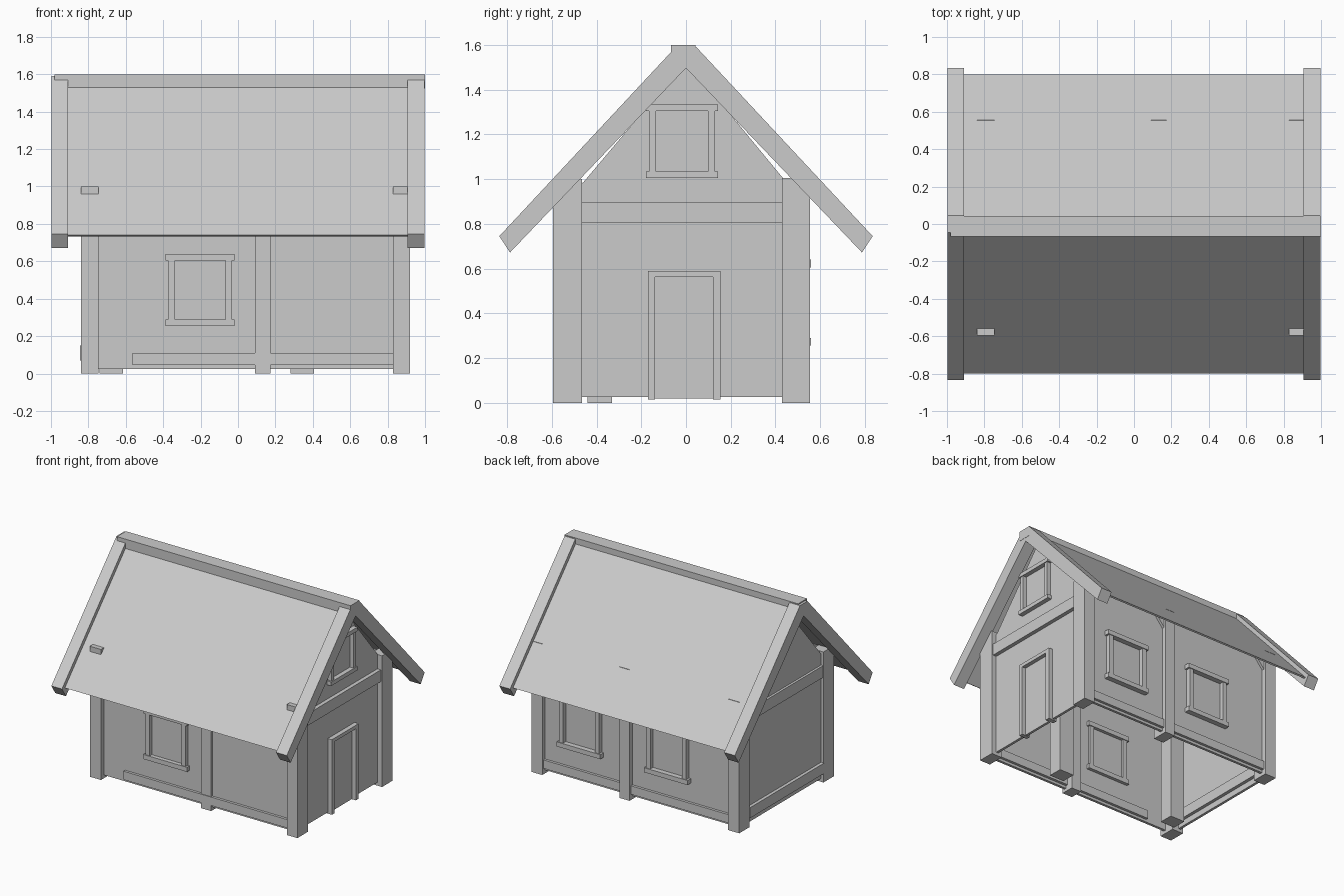
import bpy, bmesh

cube = bpy.data.objects.get("Cube")
if cube:
    bpy.data.objects.remove(cube, do_unlink=True)

grey = bpy.data.materials.new("plain_grey")
grey.use_nodes = True
GREY = (0.6, 0.6, 0.6, 1)
grey.diffuse_color = GREY
grey.node_tree.nodes["Principled BSDF"].inputs["Base Color"].default_value = GREY


def prism(name, outline, axis, low, high):
    """Extrude a 2D outline along an axis; outline is (x, z) for 'y', (y, z) for 'x'."""
    bm = bmesh.new()
    place = {"x": lambda a, b, d: (d, a, b), "y": lambda a, b, d: (a, d, b)}[axis]
    ends = [[bm.verts.new(place(a, b, d)) for a, b in outline] for d in (low, high)]
    bm.faces.new(ends[0])
    bm.faces.new(ends[1])
    for i in range(len(outline)):
        j = (i + 1) % len(outline)
        bm.faces.new((ends[0][i], ends[0][j], ends[1][j], ends[1][i]))
    bmesh.ops.recalc_face_normals(bm, faces=bm.faces)
    mesh = bpy.data.meshes.new(name)
    bm.to_mesh(mesh)
    bm.free()
    mesh.materials.append(grey)
    obj = bpy.data.objects.new(name, mesh)
    bpy.context.collection.objects.link(obj)
    return obj


def box(name, x, y, z):
    a, b = y
    return prism(name, [(a, z[0]), (b, z[0]), (b, z[1]), (a, z[1])], "x", *x)


def wall_box(name, axis, span, z, depth):
    """Box on a wall: span runs along the wall, depth runs through it."""
    if axis == "x":
        return box(name, depth, span, z)
    return box(name, span, depth, z)


def window(name, axis, centre, z, depth):
    """Frame with wide sill and lintel, narrower jambs between them."""
    half, edge, bar = 0.185, 0.17, 0.035
    if axis == "x":
        half, edge, bar = 0.16, 0.147, 0.03
    inner = (depth[0] + 0.006, depth[1] - 0.006)
    for part, low in (("sill", z[0]), ("lintel", z[1] - bar)):
        wall_box(f"{name}_{part}", axis, (centre - half, centre + half), (low, low + bar), depth)
    for part, side in (("left", 1), ("right", -1)):
        ends = sorted((centre + side * edge, centre + side * (edge - bar)))
        wall_box(f"{name}_{part}_jamb", axis, ends, (z[0] + bar, z[1] - bar), inner)


# Walls
FLOOR = 0.025
box("front_wall", (-0.8, 0.88), (-0.56, -0.54), (FLOOR, 0.99))
box("back_wall", (-0.8, 0.88), (0.5, 0.52), (FLOOR, 0.99))
gable = [(-0.55, FLOOR), (0.51, FLOOR), (0.51, 0.97), (0.45, 0.985),
         (0, 1.53), (-0.46, 0.985), (-0.55, 0.95)]
prism("left_gable_wall", gable, "x", 0.86, 0.88)
prism("right_gable_wall", gable, "x", -0.82, -0.8)

# Outer posts
POSTS = {"right": (-0.84, -0.745), "middle": (0.09, 0.175), "left": (0.83, 0.92)}
for side, x in POSTS.items():
    front = (-0.575, -0.475) if side == "middle" else (-0.595, -0.465)
    box(f"front_{side}_post", x, front, (0, 0.96 if side == "middle" else 1.0))
    box(f"back_{side}_post", x, (0.43, 0.555), (0, 1.005))

# Inner posts
for i, x in enumerate((-0.678, 0.343)):
    box(f"inner_post_{i + 1}", (x - 0.062, x + 0.062), (-0.44, -0.33), (0, 0.95))

# Braces beside the back posts
for side in ("right", "middle"):
    x = POSTS[side][1]
    prism(f"back_{side}_brace", [(x, 0.86), (x + 0.1, 0.98), (x, 0.98)], "y", 0.5, 0.54)

# Sill and tie beams
box("front_sill_beam", (-0.565, 0.83), (-0.58, -0.52), (0.045, 0.11))
box("back_sill_beam_1", (-0.745, 0.09), (0.48, 0.54), (0.045, 0.11))
box("back_sill_beam_2", (0.175, 0.83), (0.48, 0.54), (0.045, 0.11))
box("right_sill_beam", (-0.845, -0.775), (-0.465, 0.43), (0.07, 0.15))
box("right_tie_beam", (-0.838, -0.775), (-0.465, 0.43), (0.805, 0.895))
box("left_tie_beam", (0.84, 0.91), (-0.465, 0.43), (0.805, 0.895))

# Door frame
box("door_left_jamb", (0.845, 0.915), (0.12, 0.155), (0.015, 0.59))
box("door_right_jamb", (0.845, 0.915), (-0.17, -0.138), (0.015, 0.59))
box("door_lintel", (0.845, 0.915), (-0.138, 0.12), (0.563, 0.59))
box("door_panel", (0.865, 0.884), (-0.138, 0.12), (0.018, 0.563))

# Windows
window("front_window", "y", -0.203, (0.255, 0.64), (-0.592, -0.515))
window("back_window_1", "y", 0.52, (0.255, 0.64), (0.475, 0.56))
window("back_window_2", "y", -0.22, (0.255, 0.64), (0.475, 0.56))
window("gable_window", "x", -0.018, (1.005, 1.335), (0.845, 0.915))

# Roof sheets, barge boards and ridge
for side, s in (("front", -1), ("back", 1)):
    sheet = [(s * 0.8, 0.74), (s * 0.03, 1.567), (s * 0.03, 1.55), (s * 0.789, 0.734)]
    prism(f"{side}_roof_sheet", sheet, "x", -0.93, 0.93)
    board = [(s * 0.835, 0.745), (s * 0.045, 1.592), (0, 1.592), (0, 1.497), (s * 0.787, 0.672)]
    for end, x in (("left", (0.907, 0.998)), ("right", (-0.998, -0.908))):
        prism(f"{side}_{end}_barge_board", board, "x", *x)
box("ridge_beam", (-0.98, 1.0), (-0.066, 0.042), (1.525, 1.6))
